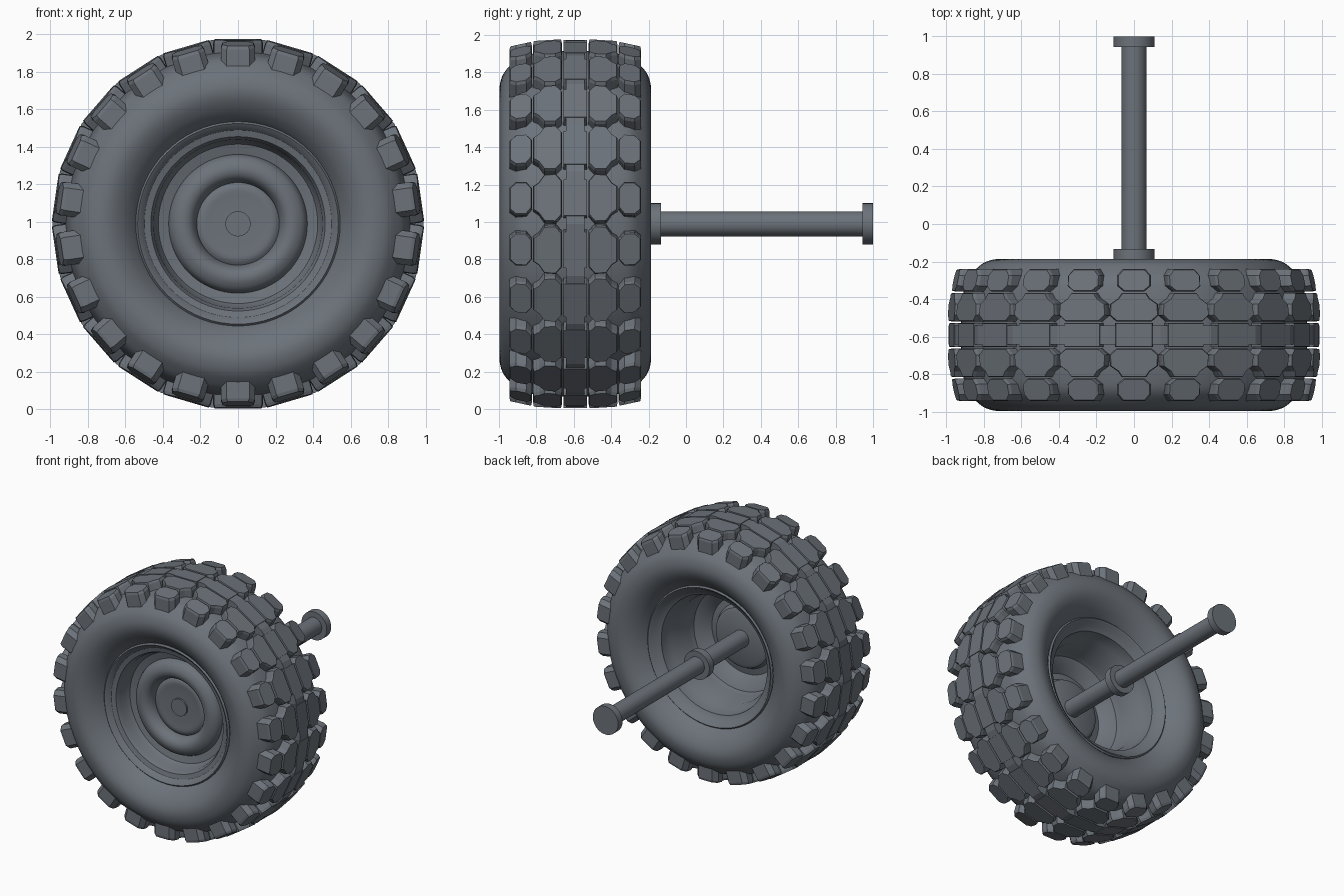
import bpy, bmesh, math
from mathutils import Vector, Matrix

cube = bpy.data.objects.get("Cube")
if cube:
    bpy.data.objects.remove(cube, do_unlink=True)

CZ, CY = 0.99, -0.592      # wheel centre height and middle plane
COUNT = 22                 # tread pitches around the wheel
STEP = 2 * math.pi / COUNT

mat = bpy.data.materials.new("slate_grey")
mat.use_nodes = True
colour = (0.15, 0.17, 0.195, 1)
mat.diffuse_color = colour
mat.node_tree.nodes["Principled BSDF"].inputs["Base Color"].default_value = colour


def finish(name, bm, smooth=None):
    bmesh.ops.remove_doubles(bm, verts=bm.verts, dist=1e-5)
    bmesh.ops.recalc_face_normals(bm, faces=bm.faces)
    mesh = bpy.data.meshes.new(name)
    bm.to_mesh(mesh)
    bm.free()
    mesh.materials.append(mat)
    obj = bpy.data.objects.new(name, mesh)
    bpy.context.collection.objects.link(obj)
    if smooth:
        bpy.ops.object.select_all(action="DESELECT")
        obj.select_set(True)
        bpy.context.view_layer.objects.active = obj
        bpy.ops.object.shade_smooth_by_angle(angle=math.radians(smooth))
    return obj


def rounded(points, cuts=4):
    """Smooth curve through the profile points."""
    pts = [Vector(p) for p in points]
    ext = [pts[0]] + pts + [pts[-1]]
    out = []
    for a, b, c, d in zip(ext, ext[1:], ext[2:], ext[3:]):
        for i in range(cuts):
            t = i / cuts
            out.append(0.5 * (2 * b + (c - a) * t + (2 * a - 5 * b + 4 * c - d) * t**2
                              + (3 * b - a - 3 * c + d) * t**3))
    return out + [pts[-1]]


def lathe(name, profile, closed=False, sides=72, smooth=35, phase=0.0):
    """Turn (radius, y) points around the wheel axis."""
    bm = bmesh.new()
    rings = []
    for i in range(sides):
        a = 2 * math.pi * i / sides + phase
        rings.append([bm.verts.new((r * math.sin(a), y, CZ + r * math.cos(a)))
                      for r, y in profile])
    n = len(profile)
    for i in range(sides):
        p, q = rings[i], rings[(i + 1) % sides]
        for j in range(n if closed else n - 1):
            k = (j + 1) % n
            bm.faces.new((p[j], p[k], q[k], q[j]))
    return finish(name, bm, smooth)


def tread_row(name, outline, side, top, base, inset):
    """Ring of bevelled blocks; outline holds (across, sideways) points."""
    bm = bmesh.new()
    mid = sum(d for _, d in outline) / len(outline)
    for i in range(COUNT):
        rot = Matrix.Rotation(i * STEP, 4, "Y")

        def ring(height, scale):
            return [bm.verts.new(rot @ Vector((t * scale, side * (mid + (d - mid) * scale),
                                               height(d))) + Vector((0, CY, CZ)))
                    for t, d in outline]
        low = ring(base, 1.0)
        shoulder = ring(lambda d: top(d) - 0.018, 1.0)
        crown = ring(top, inset)
        for a, b in ((low, shoulder), (shoulder, crown)):
            for j in range(len(a)):
                k = (j + 1) % len(a)
                bm.faces.new((a[j], a[k], b[k], b[j]))
        bm.faces.new(crown)
        bm.faces.new(low[::-1])
    return finish(name, bm)


def mirrored(half):
    """Full outline from its positive-across half."""
    return half + [(-t, d) for t, d in reversed(half)]


# Tyre carcass: rounded walls, symmetric about the middle plane
half = [(0.925, 0), (0.92, 0.15), (0.905, 0.25), (0.885, 0.305), (0.845, 0.35),
        (0.795, 0.388), (0.73, 0.405), (0.67, 0.395), (0.61, 0.36), (0.565, 0.315),
        (0.54, 0.28)]
curve = rounded(half)
tyre = [(r, CY - d) for r, d in reversed(curve)] + [(r, CY + d) for r, d in curve[1:]]
lathe("tyre", tyre, closed=True)

# Centre rail, one flat facet per tread pitch
cor = 1 / math.cos(STEP / 2)
rail = [(0.90 * cor, CY - 0.05), (0.98 * cor, CY - 0.05),
        (0.98 * cor, CY + 0.05), (0.90 * cor, CY + 0.05)]
lathe("centre_rail", rail, closed=True, sides=COUNT, smooth=None, phase=STEP / 2)
tread_row("rail_pads", mirrored([(0.10, -0.064), (0.10, 0.064)]), 1,
          lambda d: 0.984, lambda d: 0.90, 0.97)

# Side rows of tread blocks
inner = mirrored([(0.095, 0.072), (0.132, 0.105), (0.128, 0.165), (0.085, 0.195),
                  (0.065, 0.225)])
outer = mirrored([(0.055, 0.232), (0.09, 0.262), (0.09, 0.318), (0.06, 0.352)])
for label, side in (("front", -1), ("rear", 1)):
    tread_row(label + "_inner_blocks", inner, side,
              lambda d: 0.985 - 0.06 * max(0, d - 0.1), lambda d: 0.895, 0.95)
    tread_row(label + "_shoulder_blocks", outer, side,
              lambda d: 0.972 - 0.2 * (d - 0.235), lambda d: 0.89 - 0.45 * (d - 0.235), 0.92)

# Wheel rim: stepped dish in front with a raised hub ring, open barrel behind
front = [(0.545, -0.885), (0.535, -0.895), (0.52, -0.885), (0.50, -0.86), (0.465, -0.85),
         (0.45, -0.82), (0.445, -0.77), (0.425, -0.735), (0.37, -0.72)]
hub = rounded([(0.37, -0.725), (0.35, -0.765), (0.30, -0.79), (0.255, -0.78),
               (0.228, -0.745), (0.22, -0.715)], 3)
cup = rounded([(0.22, -0.71), (0.19, -0.725), (0.13, -0.722), (0.0, -0.72)], 3)
barrel = [(0.0, -0.685), (0.20, -0.685), (0.23, -0.70), (0.25, -0.74), (0.30, -0.75),
          (0.345, -0.70), (0.40, -0.67), (0.415, -0.63), (0.42, -0.48), (0.45, -0.44),
          (0.46, -0.35), (0.50, -0.33), (0.52, -0.30), (0.535, -0.29), (0.545, -0.30)]
lathe("rim", front + [tuple(p) for p in hub + cup] + barrel, closed=True)


# Axle with a collar near the wheel and a flange at the far end
def rod(name, radius, y0, y1):
    lathe(name, [(0, y0), (radius, y0), (radius, y1), (0, y1)], sides=40)


rod("axle", 0.067, -0.735, 0.99)
rod("inner_collar", 0.11, -0.19, -0.133)
rod("end_flange", 0.11, 0.945, 1.0)
